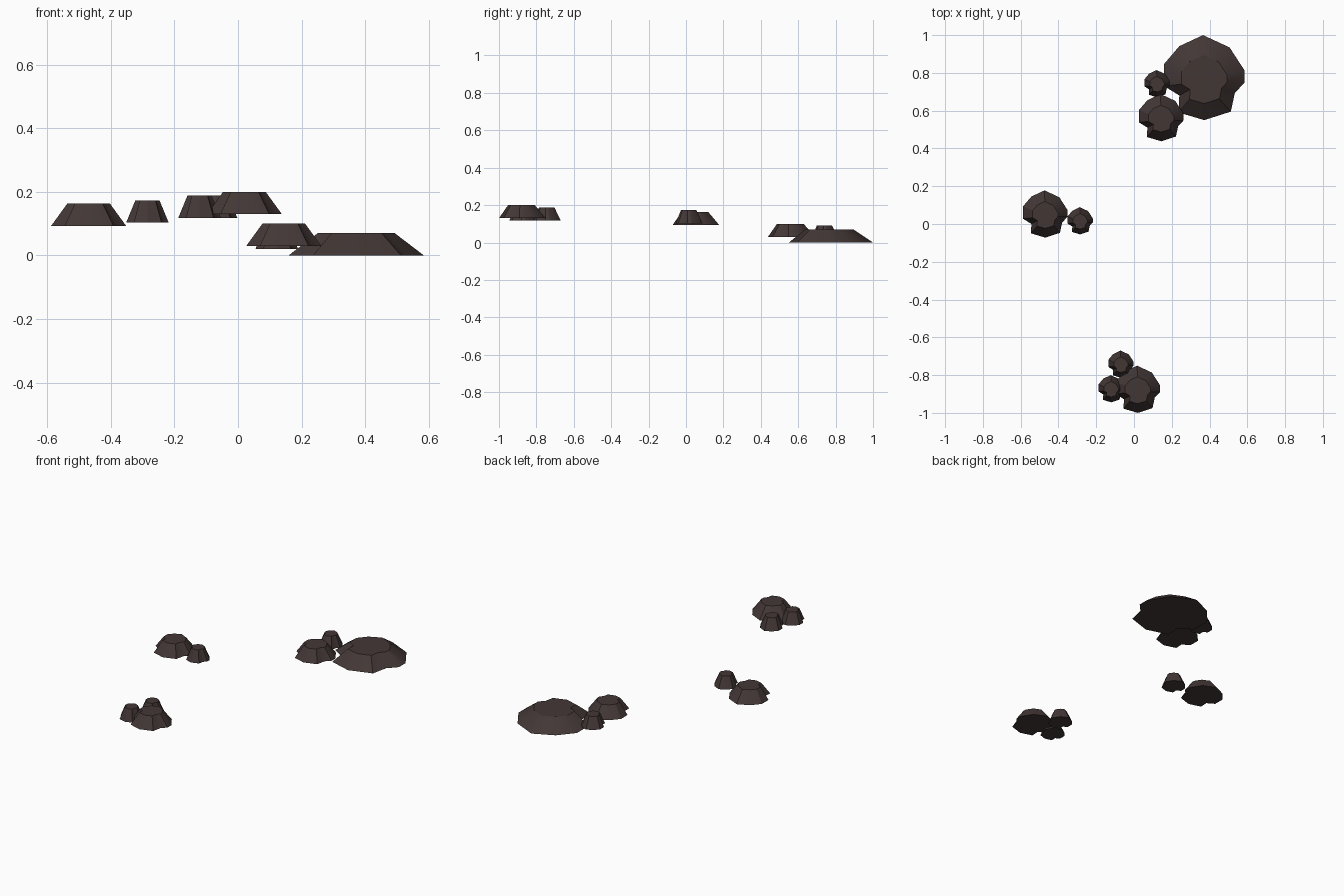
import bpy, bmesh, math

cube = bpy.data.objects.get("Cube")
if cube:
    bpy.data.objects.remove(cube, do_unlink=True)

stone = bpy.data.materials.new("dark_brown_stone")
stone.use_nodes = True
COLOUR = (0.055, 0.038, 0.036, 1)
stone.diffuse_color = COLOUR
stone.node_tree.nodes["Principled BSDF"].inputs["Base Color"].default_value = COLOUR

# Shared irregular footprint, fitted to a unit half-size
FOOTPRINT = [(-.03, 1), (.63, .71), (1, .17), (1, -.12), (.76, -.36), (.66, -.8),
             (0, -1), (-.64, -.82), (-.62, -.42), (-1, -.2), (-1, .32), (-.62, .74)]
TOP_SCALE = .57
HEIGHT = .07


def rock(name, x, y, z, half_x, half_y):
    """Flat-topped rock: the footprint tapered up to a smaller copy of itself."""
    bm = bmesh.new()
    low = [bm.verts.new((px * half_x, py * half_y, 0)) for px, py in FOOTPRINT]
    high = [bm.verts.new((px * half_x * TOP_SCALE, (py * TOP_SCALE - .04) * half_y, HEIGHT))
            for px, py in FOOTPRINT]
    bm.faces.new(low)
    bm.faces.new(high)
    count = len(low)
    for i in range(count):
        j = (i + 1) % count
        bm.faces.new((low[i], low[j], high[j], high[i]))
    bmesh.ops.recalc_face_normals(bm, faces=bm.faces)
    mesh = bpy.data.meshes.new(name)
    bm.to_mesh(mesh)
    bm.free()
    mesh.materials.append(stone)
    obj = bpy.data.objects.new(name, mesh)
    obj.location = (x, y, z)
    bpy.context.collection.objects.link(obj)
    bpy.ops.object.select_all(action='DESELECT')
    obj.select_set(True)
    bpy.context.view_layer.objects.active = obj
    bpy.ops.object.shade_smooth_by_angle(angle=math.radians(30))


BIG, MEDIUM, SMALL = (.213, .225), (.118, .125), (.067, .072)

# Back cluster
rock("back_large_rock", .372, .775, 0, *BIG)
rock("back_medium_rock", .144, .563, .03, *MEDIUM)
rock("back_small_rock", .122, .743, .02, *SMALL)
# Middle cluster
rock("middle_medium_rock", -.47, .053, .093, *MEDIUM)
rock("middle_small_rock", -.285, .017, .103, *SMALL)
# Front cluster
rock("front_medium_rock", .02, -.875, .13, *MEDIUM)
rock("front_small_rock_right", -.121, -.872, .118, *SMALL)
rock("front_small_rock_back", -.069, -.742, .118, *SMALL)
